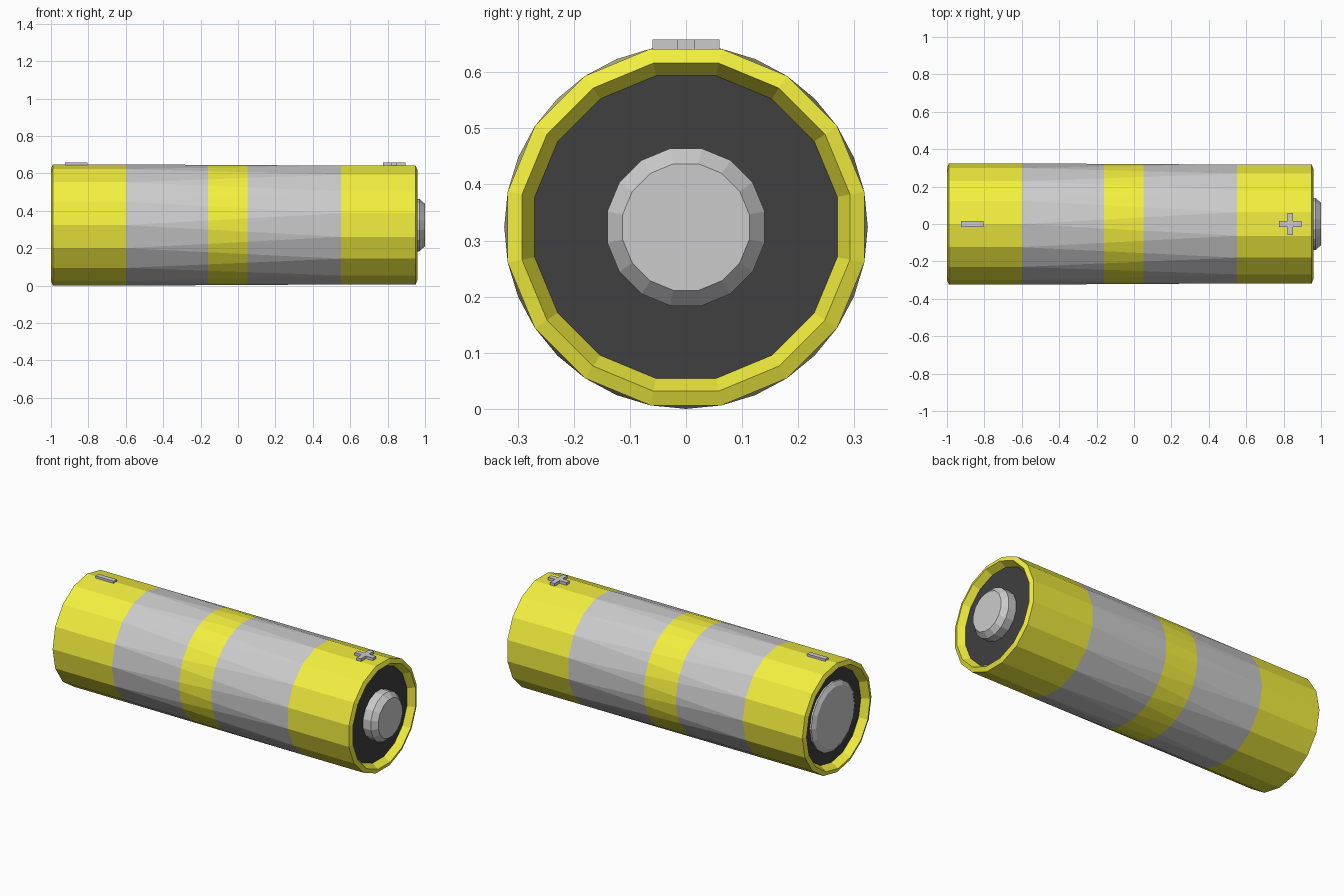
import bpy, bmesh
from math import sin, cos, pi

if "Cube" in bpy.data.objects:
    bpy.data.objects.remove(bpy.data.objects["Cube"])

N, ZC, R = 16, 0.324, 0.324
LEFT, RIGHT = 0.0, 0.5   # ring phase, in steps, at each end


def material(name, rgb):
    m = bpy.data.materials.new(name)
    m.diffuse_color = (*rgb, 1)
    m.use_nodes = True
    m.node_tree.nodes["Principled BSDF"].inputs["Base Color"].default_value = m.diffuse_color
    return m


yellow = material("yellow", (0.90, 0.87, 0.05))
silver = material("silver", (0.8, 0.8, 0.8))
black = material("black", (0.05, 0.05, 0.05))


def ring(bm, x, r, phase):
    return [bm.verts.new((x, r * cos(2 * pi * (i + phase) / N),
                          ZC + r * sin(2 * pi * (i + phase) / N))) for i in range(N)]


def bridge(bm, a, b):
    for i in range(N):
        j = (i + 1) % N
        bm.faces.new((a[i], b[i], b[j], a[j]))


def finish(bm, name, mats):
    bmesh.ops.recalc_face_normals(bm, faces=bm.faces[:])
    me = bpy.data.meshes.new(name)
    bm.to_mesh(me)
    bm.free()
    for m in mats:
        me.materials.append(m)
    ob = bpy.data.objects.new(name, me)
    bpy.context.collection.objects.link(ob)
    return ob


# Casing: two rimmed ends joined by a half-step faceted middle
bm = bmesh.new()
left = [ring(bm, x, r, LEFT) for x, r in
        ((-0.955, 0.275), (-1.0, 0.298), (-0.99, R), (-0.6, R))]
right = [ring(bm, x, r, RIGHT) for x, r in
         ((0.55, R), (0.95, R), (0.96, 0.298), (0.92, 0.275))]
for rings in (left, right):
    for a, b in zip(rings, rings[1:]):
        bridge(bm, a, b)
L, Q = left[-1], right[0]
for i in range(N):
    j = (i + 1) % N
    bm.faces.new((L[i], Q[i], L[j]))
    bm.faces.new((Q[i], Q[j], L[j]))
floors = [bm.faces.new(left[0]), bm.faces.new(right[-1])]
for f in floors:
    f.material_index = 2
# Colour bands
for x in (-0.16, 0.05):
    bmesh.ops.bisect_plane(bm, geom=bm.verts[:] + bm.edges[:] + bm.faces[:],
                           plane_co=(x, 0, 0), plane_no=(1, 0, 0))
for f in bm.faces:
    x = f.calc_center_bounds().x
    if -0.6 < x < -0.16 or 0.05 < x < 0.55:
        f.material_index = 1
finish(bm, "battery_casing", (yellow, silver, black))


# Terminals
def terminal(name, phase, profile):
    bm = bmesh.new()
    rings = [ring(bm, x, r, phase) for x, r in profile]
    for a, b in zip(rings, rings[1:]):
        bridge(bm, a, b)
    bm.faces.new(rings[0])
    bm.faces.new(rings[-1])
    finish(bm, name, ())


terminal("positive_terminal", RIGHT, ((0.91, 0.143), (0.97, 0.143), (1.0, 0.115)))
terminal("negative_terminal", LEFT, ((-0.945, 0.205), (-0.965, 0.205), (-0.98, 0.18)))


# Raised polarity marks on top
def mark(name, x, cross):
    a, b = 0.06, 0.015
    if cross:
        pts = [(a, -b), (a, b), (b, b), (b, a), (-b, a), (-b, b),
               (-a, b), (-a, -b), (-b, -b), (-b, -a), (b, -a), (b, -b)]
    else:
        pts = [(a, -b), (a, b), (-a, b), (-a, -b)]
    bm = bmesh.new()
    face = bm.faces.new([bm.verts.new((x + u, v, 0.63)) for u, v in pts])
    new = bmesh.ops.extrude_face_region(bm, geom=[face])["geom"]
    bmesh.ops.translate(bm, vec=(0, 0, 0.028),
                        verts=[v for v in new if isinstance(v, bmesh.types.BMVert)])
    finish(bm, name, ())


mark("plus_mark", 0.835, True)
mark("minus_mark", -0.865, False)
